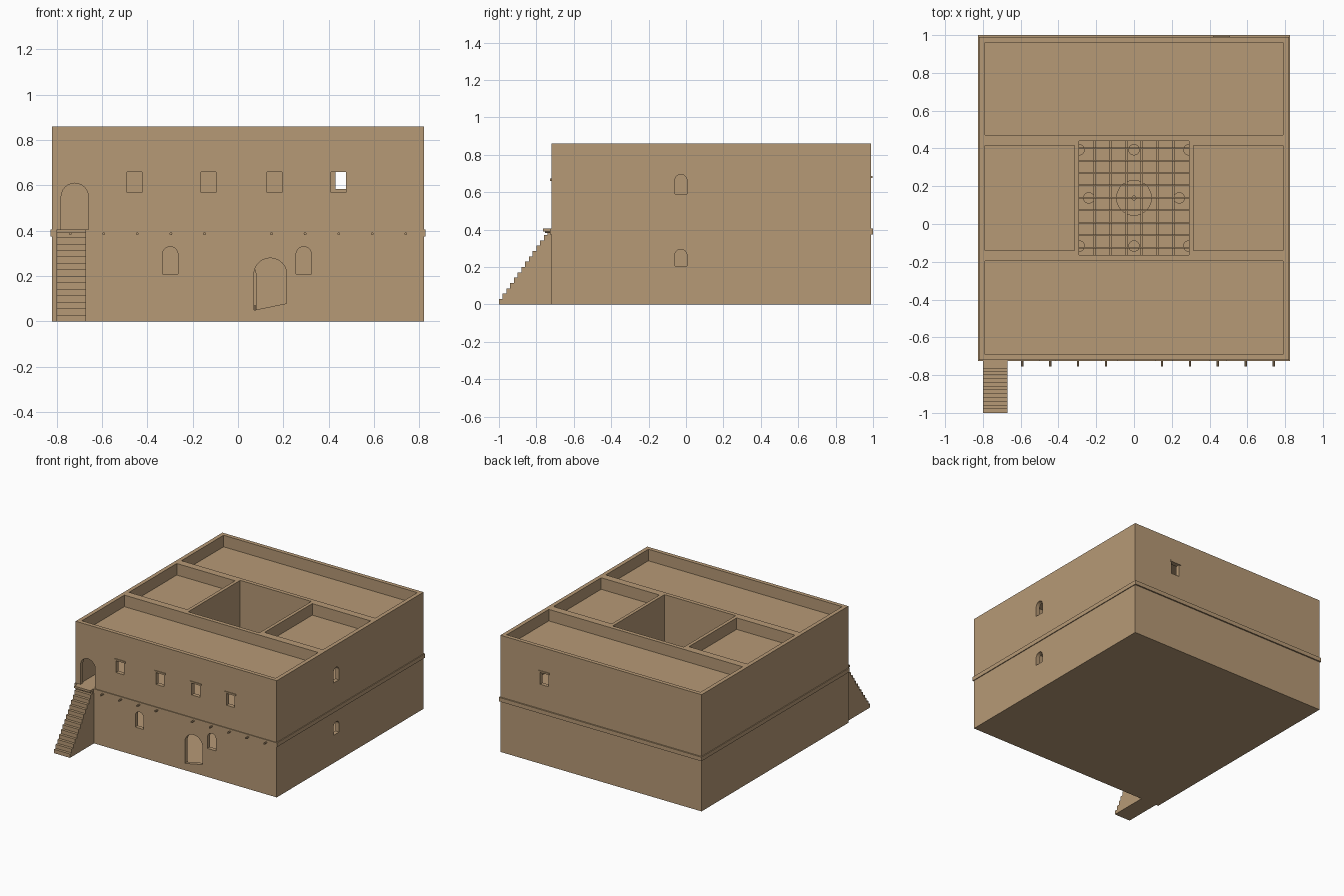
import bpy, bmesh, math
from mathutils import Matrix, Vector

if "Cube" in bpy.data.objects:
    bpy.data.objects.remove(bpy.data.objects["Cube"])

CLAY = (0.47, 0.32, 0.18, 1)
clay = bpy.data.materials.new("sandy clay")
clay.use_nodes = True
clay.diffuse_color = CLAY
bsdf = clay.node_tree.nodes["Principled BSDF"]
bsdf.inputs["Base Color"].default_value = CLAY
bsdf.inputs["Roughness"].default_value = 0.9


def finish(name, bm):
    bmesh.ops.recalc_face_normals(bm, faces=bm.faces)
    mesh = bpy.data.meshes.new(name)
    bm.to_mesh(mesh)
    bm.free()
    mesh.materials.append(clay)
    ob = bpy.data.objects.new(name, mesh)
    bpy.context.collection.objects.link(ob)
    return ob


def boxes(name, spans):
    """One object from boxes, each given as x, y and z ranges."""
    bm = bmesh.new()
    for span in spans:
        size = [b - a for a, b in span]
        mid = Vector([(a + b) / 2 for a, b in span])
        bmesh.ops.create_cube(bm, size=1, matrix=Matrix.Translation(mid) @ Matrix.Diagonal((*size, 1)))
    return finish(name, bm)


def cylinder(name, radius, base, length, along_y=False, sides=20):
    bm = bmesh.new()
    bmesh.ops.create_cone(bm, cap_ends=True, segments=sides, radius1=radius, radius2=radius,
                          depth=length, matrix=Matrix.Translation((0, 0, length / 2)))
    if along_y:
        bm.transform(Matrix.Rotation(math.pi / 2, 4, 'X'))
    bm.transform(Matrix.Translation(base))
    ob = finish(name, bm)
    for p in ob.data.polygons:
        p.use_smooth = len(p.vertices) == 4
    ob.data.set_sharp_from_angle(angle=math.radians(40))
    return ob


def prism(bm, outline, start, end, axis):
    """Extrude an outline of (across, z) points along the x or y axis."""
    def place(u, z, d):
        return (u, d, z) if axis == 'y' else (d, u, z)
    face = bm.faces.new([bm.verts.new(place(u, z, start)) for u, z in outline])
    new = bmesh.ops.extrude_face_region(bm, geom=[face])["geom"]
    verts = [v for v in new if isinstance(v, bmesh.types.BMVert)]
    bmesh.ops.translate(bm, verts=verts, vec=place(0, 0, end - start))


def opening(a, b, low, top, arched=True, slope=0.0):
    outline = [(a, low), (b, low + slope)]
    if not arched:
        return outline + [(b, top), (a, top)]
    r, mid = (b - a) / 2, (a + b) / 2
    arc = [i * math.pi / 12 for i in range(13)]
    return outline + [(mid + r * math.cos(t), top - r + r * math.sin(t)) for t in arc]


def pierce(wall, outlines, start, end, axis):
    bm = bmesh.new()
    for outline in outlines:
        prism(bm, outline, start, end, axis)
    cutter = finish("opening_cutter", bm)
    cutter.hide_render = True
    mod = wall.modifiers.new("openings", 'BOOLEAN')
    mod.operation, mod.solver, mod.object = 'DIFFERENCE', 'EXACT', cutter
    bpy.context.view_layer.objects.active = wall
    bpy.ops.object.modifier_apply(modifier=mod.name)
    bpy.data.objects.remove(cutter)


# Main dimensions
W, FRONT, BACK, T = 0.82, -0.72, 0.99, 0.03
TOP, ROOF, FLOOR = 0.86, 0.775, 0.405
IN = W - T
CX, CY0, CY1 = 0.29, -0.165, 0.44      # courtyard opening
HALL0, HALL1 = CY0 - T, CY1 + T        # outer faces of the cross walls

# Outer walls
front_wall = boxes("front_wall", [((-W, W), (FRONT, FRONT + T), (0, TOP))])
back_wall = boxes("back_wall", [((-W, W), (BACK - T, BACK), (0, TOP))])
side_y = (FRONT + T, BACK - T)
left_wall = boxes("left_wall", [((IN, W), side_y, (0, TOP))])
right_wall = boxes("right_wall", [((-W, -IN), side_y, (0, TOP))])

# Doors and windows
window_x = [-0.457, -0.131, 0.16, 0.444]
front_holes = [opening(x - 0.033, x + 0.033, 0.57, 0.66, False) for x in window_x]
front_holes += [opening(x - 0.034, x + 0.034, 0.21, 0.33) for x in (-0.299, 0.29)]
front_holes += [opening(-0.78, -0.66, FLOOR, 0.61), opening(0.07, 0.215, 0.05, 0.28, slope=0.03)]
pierce(front_wall, front_holes, FRONT - 0.1, FRONT + 0.1, 'y')
pierce(back_wall, [opening(0.43, 0.496, 0.585, 0.675, False)], BACK - 0.1, BACK + 0.1, 'y')
pierce(left_wall, [opening(-0.06, 0.005, 0.59, 0.695), opening(-0.06, 0.005, 0.205, 0.295)],
       W - 0.1, W + 0.1, 'x')

# Window lintels
boxes("front_lintels", [((x - 0.045, x + 0.045), (FRONT - 0.006, FRONT + 0.01), (0.66, 0.672))
                        for x in window_x])
boxes("back_lintel", [((0.418, 0.508), (BACK - 0.01, BACK + 0.006), (0.675, 0.687))])

# Cross walls with doorways between the rooms
for name, y in (("front_cross_wall", HALL0), ("back_cross_wall", CY1)):
    wall = boxes(name, [((-IN, IN), (y, y + T), (0.04, TOP))])
    holes = [opening(s * 0.46 - 0.06, s * 0.46 + 0.06, FLOOR, 0.69, False) for s in (-1, 1)]
    holes.append(opening(-0.08, 0.08, 0.04, 0.28))
    pierce(wall, holes, y - 0.1, y + 0.1, 'y')

# Courtyard side walls and the parapets around the side roofs
boxes("courtyard_side_walls", [(sorted((s * CX, s * (CX + 0.025))), (CY0, CY1), (FLOOR, TOP))
                               for s in (-1, 1)])
boxes("side_roof_parapets", [(sorted((s * (CX + 0.025), s * IN)), y, (ROOF, TOP))
                             for s in (-1, 1) for y in ((CY0, CY0 + 0.025), (CY1 - 0.025, CY1))])


# Floors and roofs, open over the courtyard
def storey(name, z):
    boxes(name, [((-IN, IN), (FRONT + T, HALL0), z), ((-IN, IN), (HALL1, BACK - T), z),
                 ((-IN, -CX), (CY0, CY1), z), ((CX, IN), (CY0, CY1), z)])


boxes("ground_floor", [((-IN, IN), side_y, (0, 0.04))])
storey("upper_floor", (0.375, FLOOR))
storey("roof", (0.74, ROOF))

# Band around the outside at the upper floor
P, band_z = 0.006, (0.375, FLOOR)
boxes("floor_band", [((-W - P, W + P), (FRONT - P, FRONT), band_z),
                     ((-W - P, W + P), (BACK, BACK + 0.01), band_z),
                     ((-W - P, -W), (FRONT, BACK), band_z), ((W, W + P), (FRONT, BACK), band_z)])

# Beam ends poking out of the front
for i in range(-5, 6):
    if i:
        cylinder("beam_end", 0.006, (i * 0.148, FRONT + 0.01, 0.387), 0.045, True, 8)

# Outside staircase with its landing
STEPS, depth = 14, 0.28
outline = [(-1, 0)]
for i in range(STEPS):
    y, z = -1 + depth * i / STEPS, 0.4 * (i + 1) / STEPS
    outline += [(y, z), (y + depth / STEPS, z)]
outline.append((FRONT, 0))
bm = bmesh.new()
prism(bm, outline, -0.80, -0.67, 'x')
finish("staircase", bm)
boxes("stair_landing", [((-0.80, -0.67), (-0.765, FRONT), (0.39, FLOOR))])

# Lattice over the lower courtyard
boxes("lattice_beams", [((x - 0.006, x + 0.006), (CY0, CY1), (0.378, 0.392))
                        for x in [(i - 2.5) * 0.083 for i in range(6)]])
boxes("lattice_slats", [((-CX, CX), (y - 0.004, y + 0.004), (0.392, 0.4))
                        for y in [0.138 + i * 0.066 for i in range(-4, 5)]])

# Columns and fire pit below
MID = 0.138
for x, y in [(0, 1), (0, -1), (0.24, 0), (-0.24, 0)] + [(a, b) for a in (-CX, CX) for b in (-1, 1)]:
    cylinder("column", 0.03, (x, MID + y * 0.255, 0.04), 0.337)
cylinder("fire_pit", 0.095, (0, MID, 0.04), 0.03)
cylinder("fire_pit_post", 0.013, (0, MID, 0.07), 0.02)
